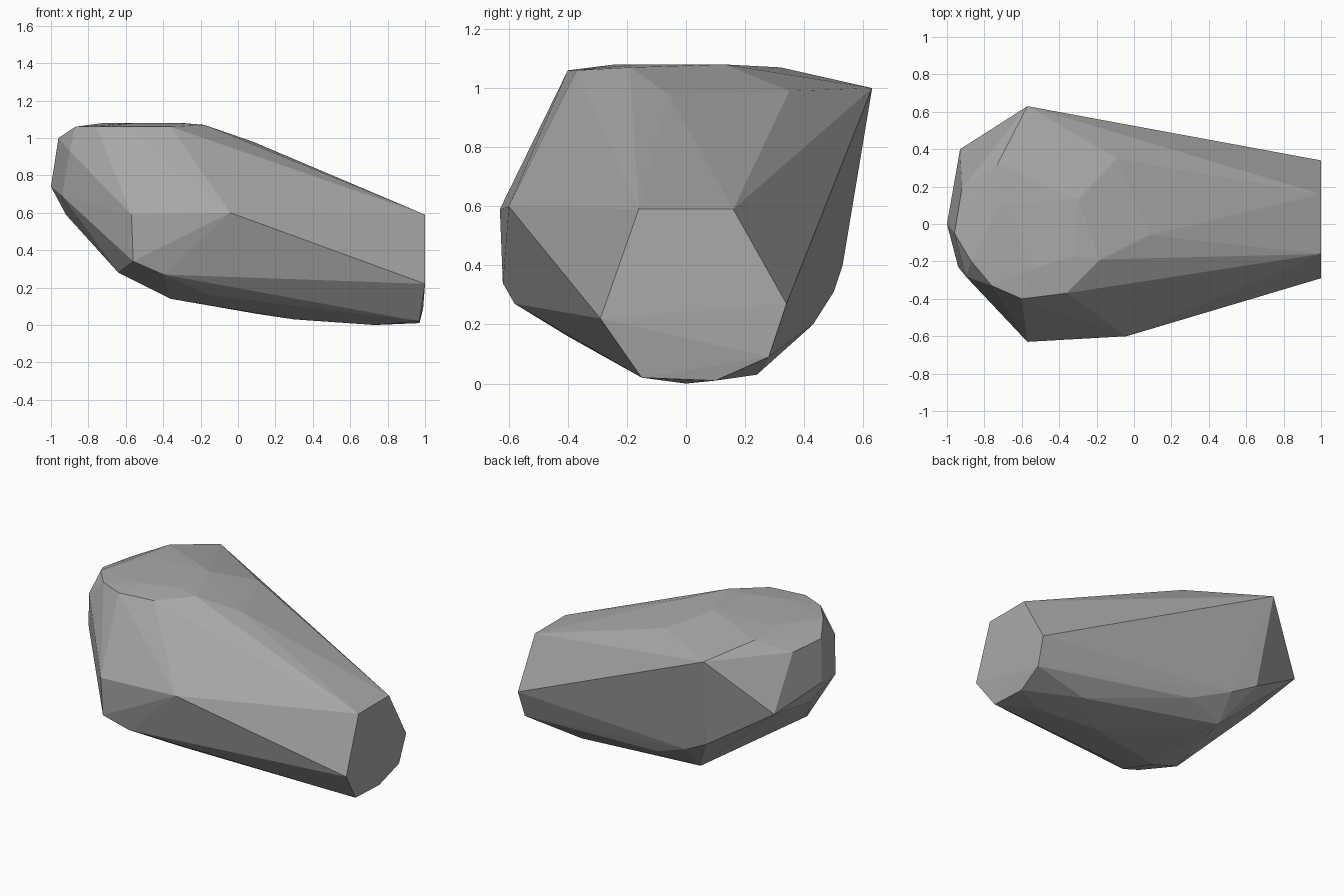
import bpy
import bmesh
from mathutils import Vector

# Remove the default object only
default_object = bpy.data.objects.get("Cube")
if default_object:
    bpy.data.objects.remove(default_object, do_unlink=True)


def make_material(name, colour):
    material = bpy.data.materials.new(name)
    material.use_nodes = True
    material.diffuse_color = colour
    shader = material.node_tree.nodes["Principled BSDF"]
    shader.inputs["Base Color"].default_value = colour
    shader.inputs["Roughness"].default_value = 0.9
    return material


def make_hull(name, corner_groups, material):
    """Wrap a faceted convex solid around the given corners."""
    mesh = bpy.data.meshes.new(name)
    shape = bmesh.new()
    for group in corner_groups:
        for corner in group:
            shape.verts.new(Vector(corner))
    result = bmesh.ops.convex_hull(shape, input=shape.verts[:])
    # Discard any corner swallowed by the hull
    loose = [v for v in shape.verts if not v.link_faces]
    bmesh.ops.delete(shape, geom=loose, context="VERTS")
    bmesh.ops.recalc_face_normals(shape, faces=shape.faces[:])
    for face in shape.faces:
        face.smooth = False
    shape.to_mesh(mesh)
    shape.free()
    mesh.materials.append(material)
    rock = bpy.data.objects.new(name, mesh)
    bpy.context.collection.objects.link(rock)
    return rock


# Broken flat end
end_face = [
    (1, -.16, .59), (1, .16, .59), (1, .34, .27), (.99, .28, .09),
    (.97, .1, .01), (.97, -.15, .02), (1, -.29, .22),
]

# Nearly level crown and its bevelled rim
crown = [
    (-.54, -.24, 1.08), (-.72, .1, 1.08), (-.3, .13, 1.08),
    (-.32, -.17, 1.08), (-.73, .32, 1.07), (-.6, -.4, 1.06),
    (-.36, -.37, 1.06), (-.76, -.33, 1.06), (-.87, -.2, 1.06),
    (-.18, -.19, 1.07), (.08, -.06, .98), (-.09, .35, .99),
    (-.57, .63, 1), (-.92, .19, .99), (-.96, -.05, 1),
]

# Widest corners around the sides
flanks = [
    (-1, 0, .74), (-.94, -.23, .69), (-.9, -.28, .93), (-.93, .4, .66),
    (-.92, 0, .59), (-.57, -.63, .59), (-.04, -.6, .6),
    (-.56, -.62, .34), (-.4, -.58, .27), (-.52, .53, .4),
]

# Sloping keel underneath
underside = [
    (-.64, -.36, .28), (-.35, .5, .31), (-.08, .43, .2),
    (-.36, .36, .15), (-.36, -.25, .14), (-.15, -.4, .16),
    (.1, 0, .06), (.3, 0, .03), (.6, .24, .03), (.73, 0, 0),
]

stone_grey = make_material("stone grey", (.4, .4, .4, 1))
make_hull("rock", [end_face, crown, flanks, underside], stone_grey)
